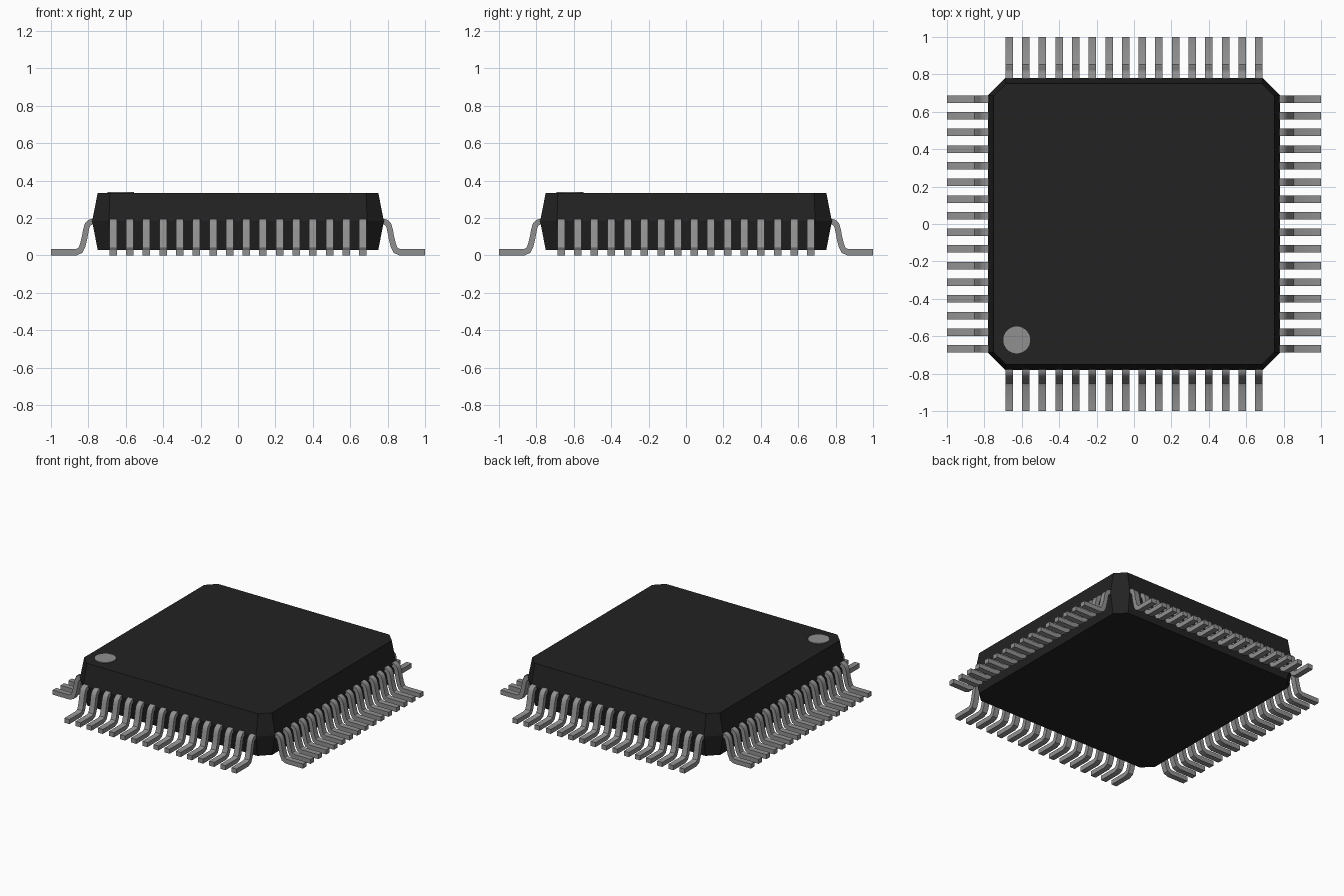
import bpy, bmesh, math
from mathutils import Vector, Matrix

if "Cube" in bpy.data.objects:
    bpy.data.objects.remove(bpy.data.objects["Cube"], do_unlink=True)


def material(name, value):
    m = bpy.data.materials.new(name)
    m.use_nodes = True
    m.diffuse_color = (value, value, value, 1)
    m.node_tree.nodes["Principled BSDF"].inputs["Base Color"].default_value = (value, value, value, 1)
    return m


black = material("black plastic", 0.016)
metal = material("grey metal", 0.28)


def finish(name, bm, mat):
    bmesh.ops.recalc_face_normals(bm, faces=bm.faces)
    mesh = bpy.data.meshes.new(name)
    bm.to_mesh(mesh)
    bm.free()
    mesh.materials.append(mat)
    ob = bpy.data.objects.new(name, mesh)
    bpy.context.collection.objects.link(ob)
    return ob


# Chip body: three chamfered square rings, widest at the lead line
def ring(bm, half, inner, z):
    pts = []
    for q in range(4):
        turn = Matrix.Rotation(q * math.pi / 2, 3, 'Z')
        pts += [turn @ Vector((half, -inner, z)), turn @ Vector((half, inner, z))]
    return [bm.verts.new(p) for p in pts]


bm = bmesh.new()
rings = [ring(bm, 0.75, 0.68, 0.03), ring(bm, 0.78, 0.69, 0.183), ring(bm, 0.75, 0.685, 0.335)]
for low, high in zip(rings, rings[1:]):
    for i in range(8):
        j = (i + 1) % 8
        bm.faces.new((low[i], low[j], high[j], high[i]))
bm.faces.new(rings[0][::-1])
bm.faces.new(rings[-1])
finish("chip_body", bm, black)

# Pin one marker disc
bm = bmesh.new()
bmesh.ops.create_cone(bm, cap_ends=True, segments=32, radius1=0.072, radius2=0.072, depth=0.008,
                      matrix=Matrix.Translation((-0.627, -0.62, 0.336)))
finish("pin_one_marker", bm, metal)

# Gull-wing lead side profile (distance outwards, height): upper edge, then lower edge
UPPER = [(0.74, 0.195), (0.785, 0.195), (0.803, 0.188), (0.818, 0.172), (0.827, 0.143),
         (0.836, 0.095), (0.846, 0.058), (0.853, 0.041), (0.868, 0.033), (1.0, 0.033)]
LOWER = [(0.74, 0.165), (0.778, 0.165), (0.786, 0.162), (0.792, 0.154), (0.797, 0.137),
         (0.806, 0.089), (0.817, 0.045), (0.832, 0.014), (0.863, 0.0), (1.0, 0.0)]
COUNT, SPAN, HALF_WIDTH = 16, 0.668, 0.02


def add_lead(bm, y):
    strips = [[bm.verts.new((x, y + side, z)) for x, z in edge]
              for edge, side in ((UPPER, -HALF_WIDTH), (UPPER, HALF_WIDTH),
                                 (LOWER, HALF_WIDTH), (LOWER, -HALF_WIDTH))]
    for a, b in zip(strips, strips[1:] + strips[:1]):
        for i in range(len(a) - 1):
            bm.faces.new((a[i], a[i + 1], b[i + 1], b[i]))
    for end in (0, -1):
        bm.faces.new([s[end] for s in strips])


# One row of leads on each side of the body
for q, side in enumerate(("left", "back", "right", "front")):
    bm = bmesh.new()
    for i in range(COUNT):
        add_lead(bm, -SPAN + 2 * SPAN * i / (COUNT - 1))
    bmesh.ops.rotate(bm, verts=bm.verts, cent=(0, 0, 0), matrix=Matrix.Rotation(q * math.pi / 2, 3, 'Z'))
    row = finish(side + "_leads", bm, metal)
    bpy.ops.object.select_all(action='DESELECT')
    row.select_set(True)
    bpy.context.view_layer.objects.active = row
    bpy.ops.object.shade_smooth_by_angle(angle=math.radians(35))
